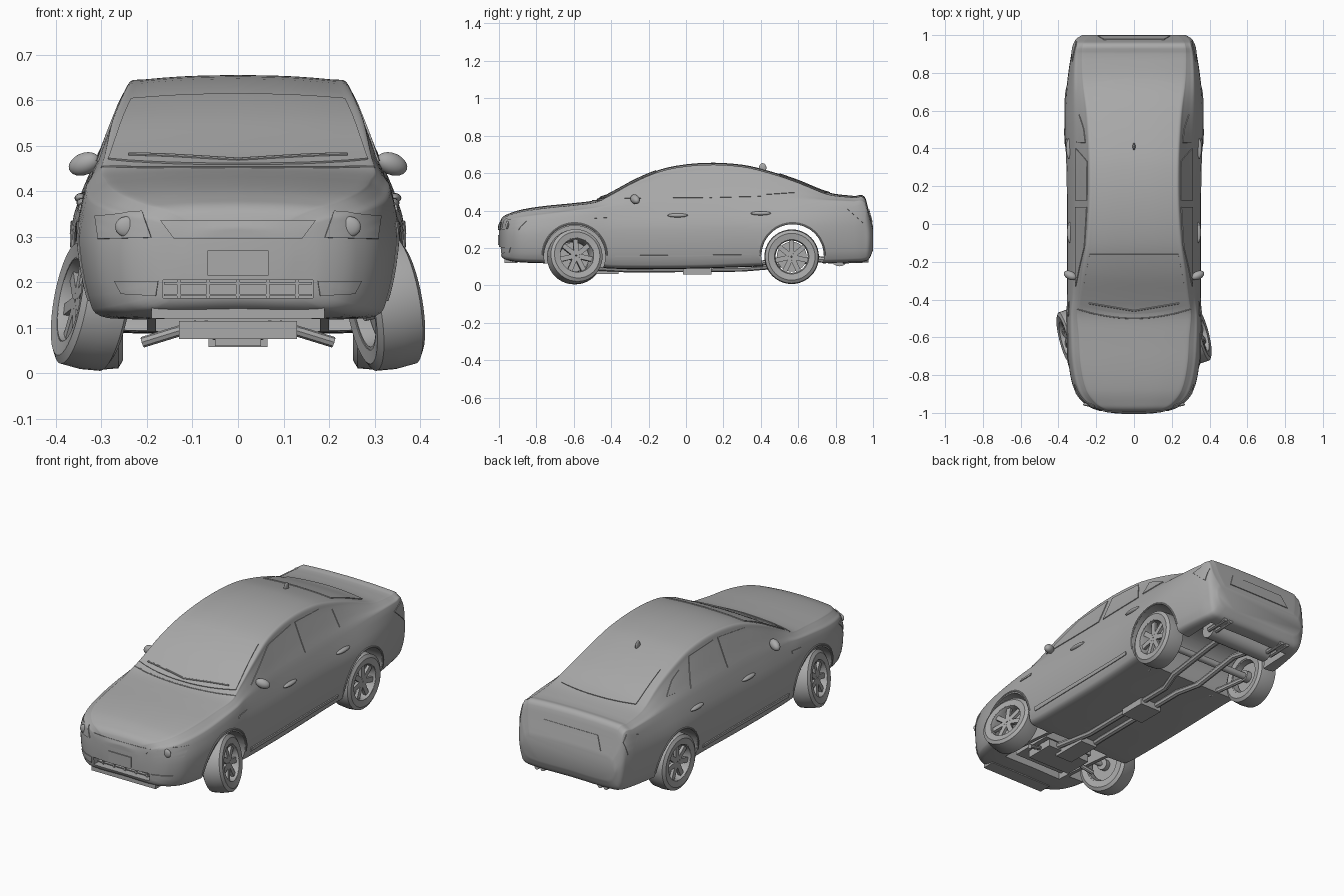
import bpy, bmesh, math
from mathutils import Matrix, Vector
from mathutils.bvhtree import BVHTree

if "Cube" in bpy.data.objects:
    bpy.data.objects.remove(bpy.data.objects["Cube"])
grey = bpy.data.materials.new("plain_grey")
grey.use_nodes = True
grey.diffuse_color = (0.4, 0.4, 0.4, 1)
grey.node_tree.nodes["Principled BSDF"].inputs["Base Color"].default_value = grey.diffuse_color
parts = []

def place(name, data, matrix=Matrix()):
    data.materials.append(grey)
    obj = bpy.data.objects.new(name, data)
    bpy.context.collection.objects.link(obj)
    obj.matrix_world = matrix
    parts.append(obj)
    return obj

def add(name, bm, matrix=Matrix()):
    bmesh.ops.recalc_face_normals(bm, faces=bm.faces)
    mesh = bpy.data.meshes.new(name)
    bm.to_mesh(mesh)
    bm.free()
    return place(name, mesh, matrix)

def solid(name, shape, centre, size, turn=Matrix()):
    """Box, ball or cylinder lying along x, of the given full size."""
    bm = bmesh.new()
    fit = Matrix.Translation(centre) @ turn @ Matrix.Diagonal((*size, 1))
    if shape == "box":
        bmesh.ops.create_cube(bm, size=1, matrix=fit)
    elif shape == "ball":
        bmesh.ops.create_uvsphere(bm, u_segments=20, v_segments=12, radius=0.5, matrix=fit)
    else:
        bmesh.ops.create_cone(bm, cap_ends=True, segments=48, radius1=0.5, radius2=0.5, depth=1,
                              matrix=fit @ Matrix.Rotation(math.pi / 2, 4, 'Y'))
    return add(name, bm)

def tube(name, points, radius):
    curve = bpy.data.curves.new(name, 'CURVE')
    curve.dimensions = '3D'
    curve.bevel_depth, curve.bevel_resolution, curve.use_fill_caps = radius, 2, True
    line = curve.splines.new('POLY')
    line.points.add(len(points) - 1)
    for slot, p in zip(line.points, points):
        slot.co = (*p, 1)
    place(name, curve)

def bridge(bm, loops):
    for a, b in zip(loops, loops[1:]):
        for i in range(len(a)):
            bm.faces.new((a[i - 1], a[i], b[i], b[i - 1]))

def spline(keys, vals, x):
    """Smooth curve through uneven keys."""
    last = len(keys) - 1
    i = max(k for k in range(last) if k == 0 or keys[k] <= x)
    def slope(k):
        a, b = max(k - 1, 0), min(k + 1, last)
        return (vals[b] - vals[a]) / (keys[b] - keys[a])
    h = keys[i + 1] - keys[i]
    u = (x - keys[i]) / h
    bend = h * u * (1 - u) * ((1 - u) * slope(i) - u * slope(i + 1))
    return vals[i] + (vals[i + 1] - vals[i]) * u * u * (3 - 2 * u) + bend

# Body stations: y, floor, shoulder height, top, widest, shoulder and roof-edge half widths
STATIONS = [
    (-1, .2, .29, .32, .1, .09, .07), (-.985, .155, .33, .36, .19, .175, .14),
    (-.95, .135, .345, .382, .26, .245, .2), (-.88, .125, .36, .405, .315, .295, .25),
    (-.75, .12, .375, .425, .345, .325, .28), (-.6, .11, .395, .44, .355, .335, .29),
    (-.48, .1, .41, .457, .355, .335, .3), (-.4, .092, .42, .495, .355, .328, .29),
    (-.25, .09, .425, .575, .355, .325, .272), (-.1, .09, .43, .63, .355, .322, .25),
    (.1, .093, .435, .655, .355, .322, .237), (.3, .1, .44, .645, .358, .322, .235),
    (.45, .105, .445, .61, .364, .322, .24), (.6, .11, .45, .56, .366, .322, .25),
    (.76, .12, .45, .497, .353, .32, .27), (.9, .125, .445, .478, .332, .312, .275),
    (.955, .13, .44, .474, .318, .3, .268), (.98, .145, .36, .39, .306, .29, .252),
    (1, .19, .29, .315, .275, .26, .23)]
columns = list(zip(*STATIONS))

def section(y):
    floor, shoulder, top, wide, s, t = (spline(columns[0], c, y) for c in columns[1:])
    drop = min(.3 * (top - shoulder), .014)
    edge = top - drop
    flank = [(s + (t - s) * k, shoulder + (edge - shoulder) * k) for k in (0, .4, .85, 1)]
    ctrl = [(0, floor), (.8 * wide, floor), (.93 * wide, floor + .02), (wide, floor + .6 * (shoulder - floor)),
            *flank, (.9 * t, top - .75 * drop), (.5 * t, top - .22 * drop), (0, top)]
    keys = [0]
    for a, b in zip(ctrl, ctrl[1:]):
        keys.append(keys[-1] + math.dist(a, b))
    steps = [a + (b - a) * k / 4 for a, b in zip(keys, keys[1:]) for k in range(4)]
    half = [[max(0, spline(keys, c, d)) for c in zip(*ctrl)] for d in steps] + [ctrl[-1]]
    return [(x, y, z) for x, z in half + [(-x, z) for x, z in half[-2:0:-1]]]

# Body shell
ys = [a + (b - a) * k / 4 for a, b in zip(columns[0], columns[0][1:]) for k in range(4)] + [1]
bm = bmesh.new()
rings = [[bm.verts.new(p) for p in section(y)] for y in ys]
bridge(bm, rings)
bm.faces.new(rings[0])
bm.faces.new(rings[-1])
bmesh.ops.recalc_face_normals(bm, faces=bm.faces)
skin = BVHTree.FromBMesh(bm)
body = add("body", bm)

# Wheel arches, lower air intake and open bays under both ends
FRONT_Y, REAR_Y = -.595, .565
cutters = [solid("rear_arch_cutter", "cylinder", (0, REAR_Y + .005, .16), (1, .336, .336)),
           solid("intake_cutter", "box", (0, -1.03, .185), (.33, .2, .04)),
           solid("engine_bay_cutter", "box", (0, -.62, .1), (.36, .38, .24)),
           solid("muffler_bay_cutter", "box", (0, .8, .1), (.5, .22, .2))]
cutters += [solid("front_arch_cutter", "cylinder", (s * .36, FRONT_Y, .155), (.32, .328, .328)) for s in (-1, 1)]
bpy.context.view_layer.objects.active = body
for cutter in cutters:
    mod = body.modifiers.new("cut", 'BOOLEAN')
    mod.operation, mod.solver, mod.object = 'DIFFERENCE', 'EXACT', cutter
    bpy.ops.object.modifier_apply(modifier=mod.name)
    parts.remove(cutter)
    bpy.data.objects.remove(cutter)

WAYS = {"left": (-1, 0, 0), "right": (1, 0, 0), "front": (0, 1, 0), "back": (0, -1, 0), "top": (0, 0, -1)}

def on_skin(side, a, b):
    """Point and outward direction on the body, seen from one side."""
    way = Vector(WAYS[side])
    spot = Vector((0, a, b) if way.x else (a, 0, b) if way.y else (a, b, 0))
    hit = skin.ray_cast(spot - 2 * way, way)
    return (hit if hit[0] else skin.find_nearest(spot - way))[:2]

def panel(name, side, corners, lift=.004, bow=0):
    """Thin plate following the body between four corners."""
    c = [Vector(p) for p in corners]
    bm = bmesh.new()
    bmesh.ops.create_grid(bm, x_segments=12, y_segments=12, size=0.5)
    for vert in bm.verts:
        u, v = vert.co.x + .5, vert.co.y + .5
        p = c[0].lerp(c[1], u).lerp(c[3].lerp(c[2], u), v)
        at, out = on_skin(side, p.x, p.y + bow * 4 * u * (1 - u) * (1 - v))
        vert.co = at + out * lift
    rim = bmesh.ops.extrude_edge_only(bm, edges=[e for e in bm.edges if e.is_boundary])["geom"]
    for vert in (g for g in rim if isinstance(g, bmesh.types.BMVert)):
        at, out = skin.find_nearest(vert.co)[:2]
        vert.co = at - out * .003
    add(name, bm)

def trapezium(name, side, low, high, z0, z1, lift=.004, bow=0):
    panel(name, side, [(-low, z0), (low, z0), (high, z1), (-high, z1)], lift, bow)

# Glass, grille, plate, boot panel and lower intake
trapezium("windscreen", "top", .285, .235, -.425, -.16, .004, -.05)
trapezium("rear_window", "top", .22, .2, .74, .5, .004, .03)
trapezium("upper_grille", "front", .14, .17, .295, .335)
trapezium("front_plate", "front", .067, .067, .215, .27, .005)
trapezium("boot_panel", "back", .19, .16, .335, .405)
for k in range(-2, 3):
    solid("intake_bar", "box", (.065 * k, -.95, .185), (.008, .02, .042))
for z in (.172, .198):
    solid("intake_slat", "box", (0, -.95, z), (.325, .016, .005))
solid("splitter", "box", (0, -.935, .134), (.38, .07, .028))
solid("antenna", "ball", (0, .41, .628), (.015, .04, .05))
tube("bonnet_edge", [on_skin("top", k * .03, -.5 + .0005 * k * k)[0] for k in range(-10, 11)], .003)

# Each wheel part is a profile of (across, radius) points turned about the axle
WHEEL = {"tyre": [(-.05, .095), (-.055, .125), (-.045, .142), (0, .146), (.045, .142), (.055, .125), (.05, .095)],
         "rim": [(-.048, .088), (-.048, .096), (.048, .1), (.05, .092), (.03, .086)],
         "brake_disc": [(-.02, .004), (-.02, .08), (-.005, .08), (-.005, .004)],
         "hub": [(-.05, .004), (-.05, .03), (.03, .028), (.038, .018), (.038, .004)]}

def wheel(name, matrix):
    for part, profile in WHEEL.items():
        bm = bmesh.new()
        turns = [Matrix.Rotation(math.tau * k / 40, 3, 'X') for k in range(40)]
        loops = [[bm.verts.new(turn @ Vector((x, 0, r))) for x, r in profile] for turn in turns]
        bridge(bm, loops + loops[:1])
        add(f"{name}_{part}", bm, matrix)
    bm = bmesh.new()
    for k in range(7):
        spot = Matrix.Rotation(math.tau * k / 7, 4, 'X') @ Matrix.Translation((.03, 0, .055))
        bmesh.ops.create_cube(bm, size=1, matrix=spot @ Matrix.Diagonal((.016, .026, .075, 1)))
    add(name + "_spokes", bm, matrix)

for s, side in ((1, "left"), (-1, "right")):
    # Side glass, vent, sill trim and lamps
    panel(side + "_front_window", side, [(-.33, .465), (.09, .468), (.09, .615), (-.12, .59)])
    panel(side + "_rear_window", side, [(.125, .468), (.4, .475), (.33, .605), (.125, .615)])
    panel(side + "_quarter_window", side, [(.43, .485), (.58, .495), (.5, .545), (.43, .57)])
    panel(side + "_fender_vent", side, [(-.49, .358), (-.41, .362), (-.41, .375), (-.48, .37)])
    panel(side + "_sill_trim", side, [(-.38, .14), (.35, .15), (.35, .165), (-.38, .16)], .006)
    panel(side + "_tail_light", side, [(.86, .41), (.95, .33), (.965, .4), (.945, .435)])
    panel(side + "_headlight", "front", [(s * .19, .298), (s * .305, .295), (s * .312, .345), (s * .21, .355)])
    panel(side + "_fog_lamp", "front", [(s * .18, .17), (s * .255, .175), (s * .27, .203), (s * .175, .203)])
    solid(side + "_lamp_lens", "ball", on_skin("front", s * .245, .322)[0], (.05, .02, .045))
    # Arch lips, handles, mirror and wiper
    for label, y0 in (("front", FRONT_Y), ("rear", REAR_Y + .005)):
        arc = [math.pi * k / 30 for k in range(31)]
        lip = [on_skin(side, y0 + .171 * math.cos(a), .16 + .171 * math.sin(a))[0] for a in arc]
        tube(f"{side}_{label}_arch_lip", lip, .005)
    for y, z in ((-.045, .374), (.4, .385)):
        solid(side + "_door_handle", "ball", on_skin(side, y, z)[0], (.03, .11, .022))
    tilt = Matrix.Rotation(s * .45, 4, 'Z') @ Matrix.Rotation(s * .35, 4, 'Y')
    solid(side + "_mirror", "ball", (s * .338, -.272, .46), (.075, .045, .048), tilt)
    sweep = [on_skin("top", s * .03 * k, -.46 + .005 * k)[0] + Vector((0, 0, .006)) for k in range(9)]
    tube(side + "_wiper", sweep, .004)
    # Wheels: the front pair is steered and leans inward at the top
    flip = Matrix.Rotation(0 if s > 0 else math.pi, 4, 'Z')
    lean = Matrix.Rotation(math.radians(14), 4, 'Z') @ Matrix.Rotation(-s * math.radians(10), 4, 'Y')
    wheel(side + "_front_wheel", Matrix.Translation((s * .322, FRONT_Y, .153)) @ lean @ flip)
    wheel(side + "_rear_wheel", Matrix.Translation((s * .308, REAR_Y, .153)) @ flip)
    # Suspension arms and exhaust
    tube(side + "_lower_arm", [(s * .09, -.6, .105), (s * .21, -.58, .068)], .012)
    tube(side + "_rear_arm", [(s * .28, REAR_Y, .15), (s * .2, .36, .11)], .014)
    for x in (.17, .205):
        tube(side + "_tail_pipe", [(s * x, .84, .13), (s * x, .975, .135)], .013)
    run = [(.07, -.55, .1), (.04, -.3, .085), (.04, .3, .09), (.08, .42, .1), (.08, .7, .14), (.1, .82, .13)]
    tube(side + "_exhaust_pipe", [(s * x, y, z) for x, y, z in run], .017)

# Underside
solid("rear_axle", "cylinder", (0, REAR_Y, .15), (.56, .036, .036))
solid("front_axle", "cylinder", (0, FRONT_Y, .15), (.56, .028, .028))
solid("muffler", "cylinder", (0, .82, .15), (.38, .096, .096))
for name, y, z, size in (("subframe", -.6, .095, (.26, .16, .04)), ("engine", -.64, .17, (.3, .24, .1)),
                         ("gearbox", -.46, .085, (.1, .2, .05)), ("catalyst", .06, .08, (.13, .15, .045))):
    solid(name, "box", (0, y, z), size)

# Smooth shading with crisp edges
bpy.ops.object.select_all(action='DESELECT')
for obj in parts:
    obj.select_set(True)
bpy.context.view_layer.objects.active = body
bpy.ops.object.convert(target='MESH')
bpy.ops.object.shade_smooth_by_angle(angle=math.radians(35))
